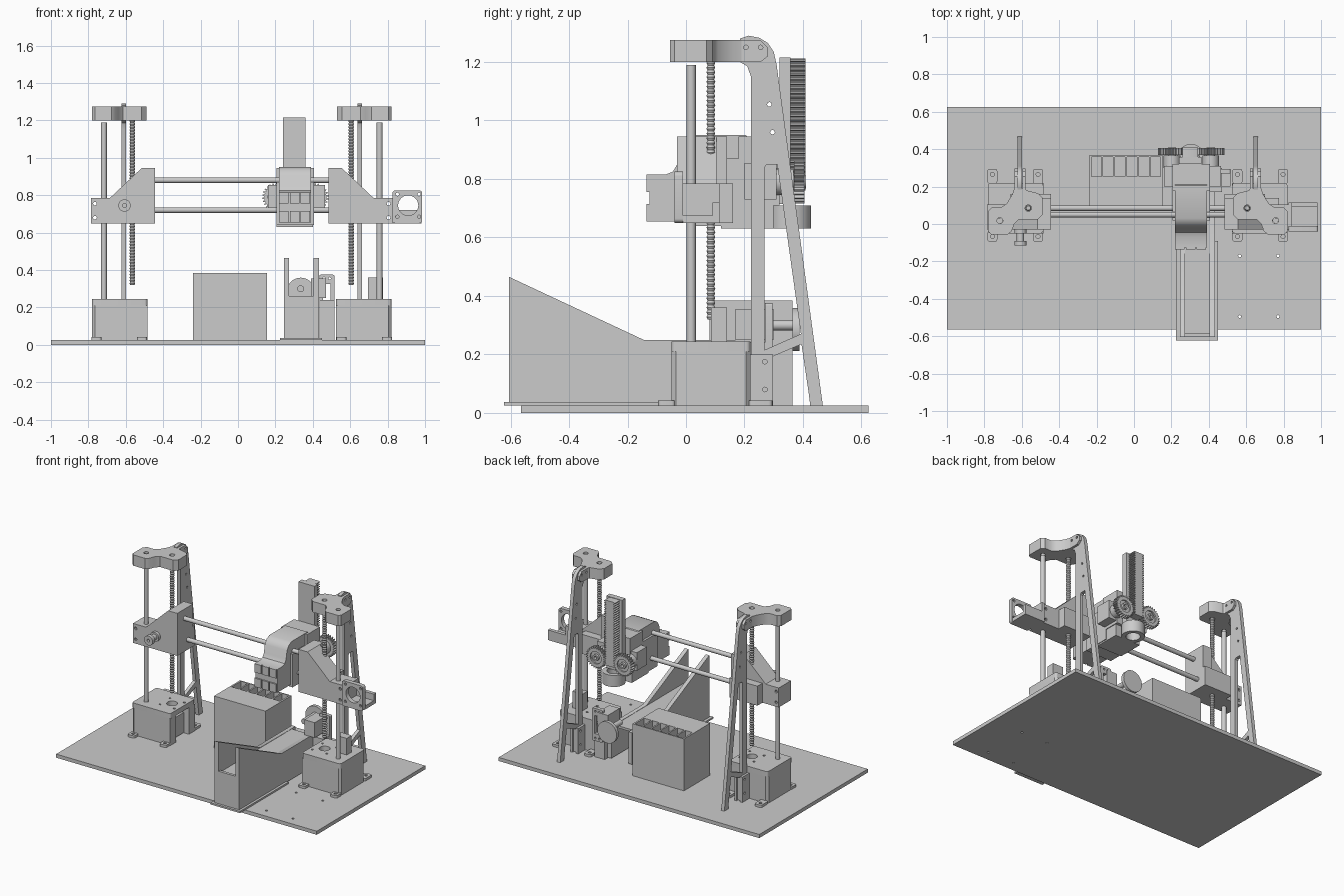
import bpy, bmesh
from math import sin, cos, pi
from mathutils import Matrix, Vector

AXES = {'x': Matrix(((0, 0, 1), (1, 0, 0), (0, 1, 0))),
        'y': Matrix(((1, 0, 0), (0, 0, -1), (0, 1, 0))),
        'z': Matrix.Identity(3)}


def link(name, me):
    ob = bpy.data.objects.new(name, me)
    bpy.context.collection.objects.link(ob)
    return ob


def plate(name, axis, lo, hi, *loops):
    """Extrude an outline (with optional hole loops) along an axis from lo to hi.
    Outline coordinates: x -> (y,z), y -> (x,z), z -> (x,y)."""
    cu = bpy.data.curves.new(name, 'CURVE')
    cu.dimensions, cu.fill_mode, cu.extrude = '2D', 'BOTH', abs(hi - lo) / 2
    for pts in loops:
        s = cu.splines.new('POLY')
        s.points.add(len(pts) - 1)
        for p, (u, v) in zip(s.points, pts):
            p.co = (u, v, 0, 1)
        s.use_cyclic_u = True
    tmp = link(name + '_outline', cu)
    bpy.context.view_layer.update()
    dg = bpy.context.evaluated_depsgraph_get()
    me = bpy.data.meshes.new_from_object(tmp.evaluated_get(dg))
    bpy.data.objects.remove(tmp)
    bm = bmesh.new()
    bm.from_mesh(me)
    bmesh.ops.remove_doubles(bm, verts=bm.verts, dist=1e-5)
    bmesh.ops.recalc_face_normals(bm, faces=bm.faces)
    off = Vector([(lo + hi) / 2 if a == axis else 0 for a in 'xyz'])
    bm.transform(Matrix.Translation(off) @ AXES[axis].to_4x4())
    bm.to_mesh(me)
    bm.free()
    return link(name, me)


def rect(u0, u1, v0, v1):
    return [(u0, v0), (u1, v0), (u1, v1), (u0, v1)]


def rounded(u0, u1, v0, v1, r):
    cs = [(u1 - r, v1 - r), (u0 + r, v1 - r), (u0 + r, v0 + r), (u1 - r, v0 + r)]
    return [(cu + r * cos((k + i / 5) * pi / 2), cv + r * sin((k + i / 5) * pi / 2))
            for k, (cu, cv) in enumerate(cs) for i in range(6)]


def circ(u, v, r, n=20):
    return [(u + r * cos(2 * pi * i / n), v + r * sin(2 * pi * i / n)) for i in range(n)]


def box(name, x0, x1, y0, y1, z0, z1):
    return plate(name, 'z', z0, z1, rect(min(x0, x1), max(x0, x1), y0, y1))


def rod(name, axis, u, v, r, lo, hi, n=20):
    return plate(name, axis, lo, hi, circ(u, v, r, n))


def screw(name, x, y, z0, z1, pitch=0.016, n=14):
    """Threaded rod as a stack of zigzag rings."""
    bm = bmesh.new()
    rings, k = [], int((z1 - z0) / pitch * 2)
    for i in range(k + 1):
        r = 0.0155 if i % 2 else 0.0115
        z = z0 + (z1 - z0) * i / k
        rings.append([bm.verts.new((x + a, y + b, z)) for a, b in circ(0, 0, r, n)])
    for a, b in zip(rings, rings[1:]):
        for j in range(n):
            bm.faces.new((a[j], a[(j + 1) % n], b[(j + 1) % n], b[j]))
    bm.faces.new(rings[0][::-1])
    bm.faces.new(rings[-1])
    me = bpy.data.meshes.new(name)
    bm.to_mesh(me)
    bm.free()
    return link(name, me)


# base board with screw holes
plate('base_board', 'z', 0, 0.025, rect(-1, 1, -0.565, 0.625),
      *[circ(x, y, 0.008, 8) for x in (0.565, 0.77) for y in (-0.495, -0.17)])

# two towers, mirrored about x = 0.02
for side in ('left', 'right'):
    m = (lambda x: x) if side == 'left' else (lambda x: 0.04 - x)
    M = lambda pts: [(m(u), v) for u, v in pts]
    # motor housing: U-shaped wall, lid, motor and fixing lugs
    wall = [(-0.485, -0.05), (-0.485, 0.015), (-0.72, 0.015), (-0.72, 0.155), (-0.485, 0.155),
            (-0.485, 0.22), (-0.765, 0.22), (-0.78, 0.205), (-0.78, -0.035), (-0.765, -0.05)]
    plate(side + '_motor_housing', 'z', 0.025, 0.21, M(wall))
    plate(side + '_housing_lid', 'z', 0.21, 0.245, M(rounded(-0.78, -0.485, -0.05, 0.22, 0.015)),
          M(circ(-0.565, 0.085, 0.035)),
          *[M(circ(-0.565 + i, 0.085 + j, 0.008, 8)) for i in (-.055, .055) for j in (-.055, .055)])
    box(side + '_lift_motor', m(-0.70), m(-0.52), 0.02, 0.15, 0.03, 0.17)
    for x in (-0.757, -0.513):
        for y, e in ((-0.067, -0.045), (0.265, 0.215)):
            plate(side + '_housing_lug', 'z', 0.025, 0.042,
                  M(rounded(x - 0.026, x + 0.026, min(y - 0.028, e), max(y + 0.03, e), 0.012)),
                  M(circ(x, y, 0.011, 10)))
    # vertical guide rod and lead screw
    rod(side + '_guide_rod', 'z', m(-0.717), 0.018, 0.0155, 0.24, 1.19)
    screw(side + '_lead_screw', m(-0.565), 0.085, 0.32, 1.205)
    # top cap with wavy outline, and clevis tabs for the leg
    cap = [(-0.765, -0.055), (-0.675, -0.055), (-0.655, -0.04), (-0.64, 0.0), (-0.615, 0.025),
           (-0.515, 0.025), (-0.49, 0.05), (-0.49, 0.14), (-0.515, 0.165), (-0.575, 0.18),
           (-0.58, 0.19), (-0.64, 0.19), (-0.65, 0.16), (-0.68, 0.11), (-0.71, 0.09),
           (-0.76, 0.09), (-0.78, 0.07), (-0.78, -0.04)]
    plate(side + '_top_cap', 'z', 1.2, 1.275, M(cap), M(circ(-0.717, 0.018, 0.016)),
          M(circ(-0.565, 0.085, 0.017)))
    for x in (-0.632, -0.588):
        a, b = sorted((m(x - 0.008), m(x + 0.008)))
        plate(side + '_cap_tab', 'x', a, b, rect(0.16, 0.255, 1.2, 1.275) [:2]
              + [(0.28, 1.22), (0.28, 1.25), (0.255, 1.275), (0.16, 1.275)],
              circ(0.205, 1.25, 0.008, 8), circ(0.255, 1.25, 0.008, 8))
        plate(side + '_foot_bracket', 'x', a, b, rect(0.215, 0.297, 0.025, 0.2),
              circ(0.27, 0.08, 0.008, 8), circ(0.27, 0.175, 0.008, 8))
    # braced rear leg
    a, b = sorted((m(-0.622), m(-0.598)))
    leg = [(0.468, 0.025), (0.425, 0.025), (0.42, 0.065), (0.395, 0.235), (0.29, 0.19), (0.29, 0.03),
           (0.222, 0.03), (0.222, 1.15), (0.21, 1.185), (0.185, 1.2), (0.185, 1.28), (0.215, 1.29),
           (0.25, 1.283), (0.28, 1.265), (0.3, 1.235), (0.31, 1.19)]
    plate(side + '_leg', 'x', a, b, leg,
          [(0.268, 0.84), (0.275, 0.848), (0.312, 0.85), (0.393, 0.27), (0.268, 0.215)],
          circ(0.285, 1.055, 0.008, 8), circ(0.296, 0.96, 0.008, 8))
    # gantry end block
    front = [(-0.785, 0.65), (-0.445, 0.65), (-0.445, 0.945), (-0.515, 0.945), (-0.685, 0.785),
             (-0.785, 0.785)]
    holes = [M(circ(-0.765, z, 0.01, 10)) for z in (0.68, 0.755)]
    plate(side + '_gantry_end', 'y', -0.03, 0.105, M(front), *holes)
    box(side + '_gantry_end_rear', m(-0.66), m(-0.445), 0.105, 0.16, 0.65, 0.785)
    box(side + '_gantry_rod_block', m(-0.515), m(-0.445), 0.105, 0.14, 0.785, 0.945)

# gantry rods
rod('gantry_rod_upper', 'x', 0.05, 0.88, 0.015, -0.46, 0.5)
rod('gantry_rod_lower', 'x', 0.085, 0.72, 0.015, -0.46, 0.5)

# belt idler on the left end
rod('idler_shaft', 'y', -0.607, 0.745, 0.02, -0.095, -0.02)
plate('idler_flange', 'y', -0.115, -0.09, circ(-0.607, 0.745, 0.033), circ(-0.607, 0.745, 0.01))
rod('idler_collar', 'y', -0.607, 0.745, 0.033, -0.05, -0.03)

# motor bracket on the right end
plate('motor_bracket_face', 'y', -0.04, -0.01, rounded(0.825, 0.985, 0.65, 0.825, 0.015),
      circ(0.91, 0.745, 0.054, 28),
      *[circ(0.91 + i, 0.745 + j, 0.009, 8) for i in (-.058, .058) for j in (-.06, .06)])
box('motor_bracket_floor', 0.825, 0.98, -0.01, 0.115, 0.65, 0.675)
box('motor_bracket_side', 0.825, 0.845, -0.01, 0.115, 0.675, 0.785)
box('motor_bracket_back', 0.845, 0.98, 0.09, 0.115, 0.675, 0.72)

# travelling head: curved cover, core and front jaws
cover = [(0.22, 0.655), (0.22, 0.935), (0.205, 0.95), (0.03, 0.95), (0.0, 0.935), (-0.02, 0.905),
         (-0.03, 0.85), (-0.045, 0.825), (-0.07, 0.815), (-0.125, 0.815), (-0.125, 0.655)]
plate('head_cover', 'x', 0.22, 0.39, cover)
for x in (0.22, 0.278, 0.335):
    for z in (0.655, 0.755):
        box('head_jaw', x, x + 0.05, -0.135, -0.12, z, z + 0.06)
box('head_core', 0.205, 0.405, 0.02, 0.21, 0.64, 0.87)
box('head_back', 0.205, 0.405, 0.18, 0.32, 0.71, 0.945)
box('head_cross_block', 0.16, 0.465, 0.2, 0.31, 0.73, 0.855)

# nozzle ring under the head
box('nozzle_arm', 0.205, 0.4, 0.12, 0.3, 0.63, 0.71)
plate('nozzle_ring', 'z', 0.63, 0.71, circ(0.305, 0.355, 0.073, 32), circ(0.305, 0.355, 0.045, 32))

# toothed rack
box('rack_plate', 0.24, 0.362, 0.32, 0.357, 0.715, 1.215)
n, z0, step = 29, 0.76, 0.0157
rack = [(0.33 + 0.012 * (j in (1, 2)), z0 + (i + (0, .25, .55, .8)[j]) * step)
        for i in range(n) for j in range(4)]
plate('rack_teeth', 'y', 0.355, 0.408, rack + [(0.602 - x, z) for x, z in reversed(rack)])

# pair of drive gears with motors
for x in (0.203, 0.41):
    t = 26
    teeth = [(x + r * cos(2 * pi * (i + f) / t), 0.79 + r * sin(2 * pi * (i + f) / t))
             for i in range(t) for f, r in ((0, .062), (.25, .074), (.5, .074), (.75, .062))]
    plate('drive_gear', 'y', 0.37, 0.405, teeth, circ(x, 0.79, 0.042, 24))
    plate('drive_gear_web', 'y', 0.375, 0.395, circ(x, 0.79, 0.043, 24), circ(x, 0.79, 0.012, 12))
    plate('drive_gear_hub', 'y', 0.365, 0.41, circ(x, 0.79, 0.022), circ(x, 0.79, 0.011))
    rod('drive_motor', 'y', x, 0.79, 0.045, 0.3, 0.367, 24)

# delivery chute
for x in (0.245, 0.405):
    plate('chute_wall', 'x', x, x + 0.028, [(-0.605, 0.03), (0.24, 0.03), (0.24, 0.25),
                                            (-0.145, 0.25), (-0.605, 0.465)])
box('chute_front', 0.27, 0.408, -0.605, -0.585, 0.03, 0.262)
box('chute_floor', 0.27, 0.408, -0.59, 0.2, 0.232, 0.248)
box('chute_foot', 0.225, 0.45, -0.622, -0.09, 0.025, 0.037)

# rotating disc with its motor bracket
rod('chute_disc', 'y', 0.335, 0.285, 0.074, 0.365, 0.388, 36)
rod('disc_shaft', 'y', 0.335, 0.3, 0.018, 0.24, 0.37)
box('disc_motor', 0.39, 0.47, 0.17, 0.3, 0.25, 0.355)
plate('disc_motor_bracket', 'y', 0.27, 0.295, rounded(0.435, 0.515, 0.15, 0.375, 0.008),
      rect(0.455, 0.495, 0.2, 0.325),
      *[circ(x, z, 0.007, 8) for x in (0.46, 0.49) for z in (0.17, 0.355)])
box('disc_bracket_post', 0.435, 0.515, 0.2, 0.27, 0.025, 0.24)
box('switch_block', 0.695, 0.775, 0.085, 0.14, 0.24, 0.36)

# storage box with six slots along the rear
slots = [rect(-0.228 + 0.0635 * i, -0.175 + 0.0635 * i, 0.255, 0.357) for i in range(6)]
plate('storage_box', 'z', 0.2, 0.385, rect(-0.24, 0.155, 0.08, 0.365), *slots)
box('storage_box_base', -0.24, 0.155, 0.08, 0.365, 0.025, 0.2)

# smooth the round parts, keep hard edges
for ob in bpy.context.collection.objects:
    ob.select_set(True)
    bpy.context.view_layer.objects.active = ob
bpy.ops.object.shade_smooth_by_angle(angle=0.6)
